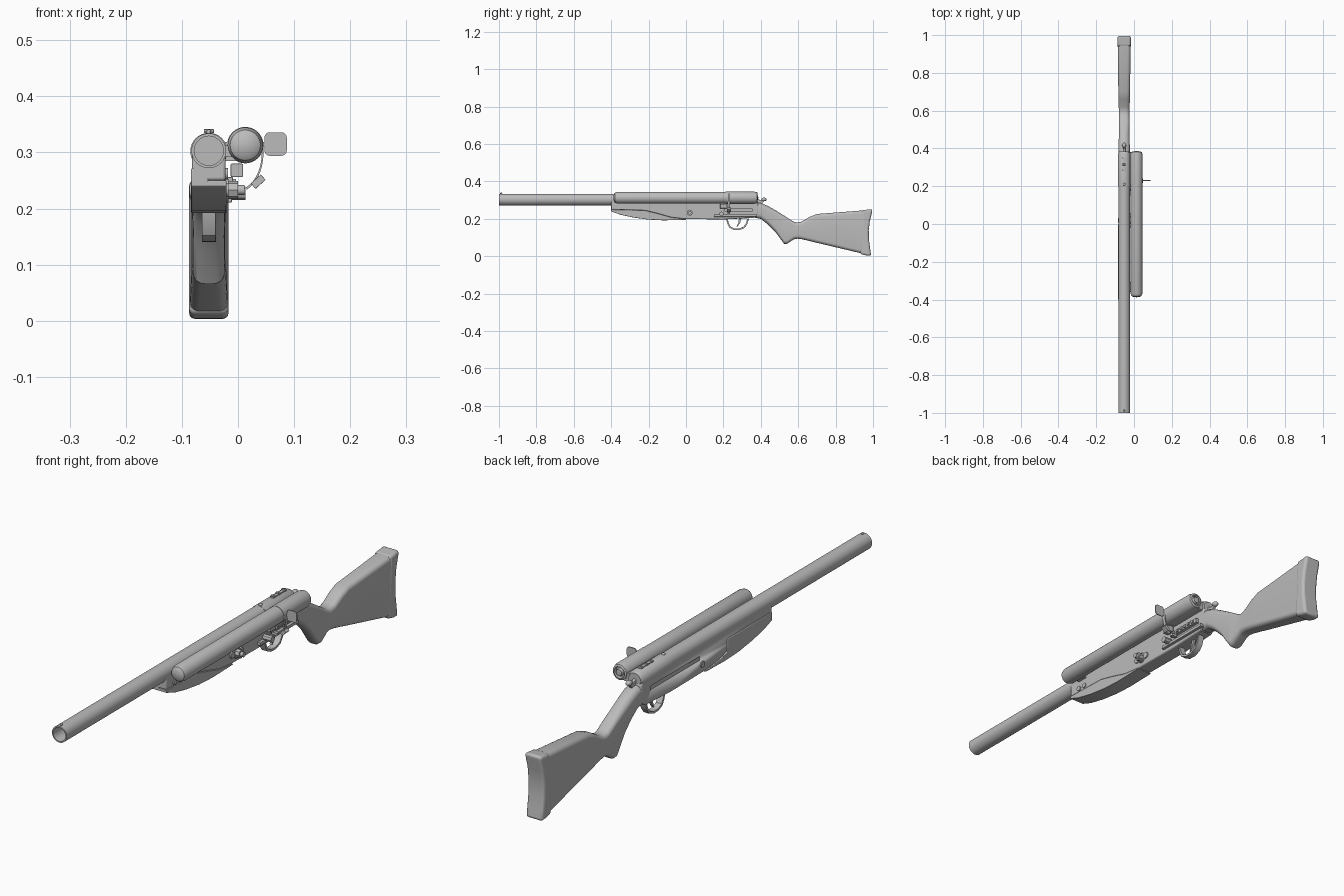
import bpy, bmesh
from math import sin, cos, pi, radians
from mathutils import Matrix, Vector

if "Cube" in bpy.data.objects:
    bpy.data.objects.remove(bpy.data.objects["Cube"])

grey = bpy.data.materials.new("plain grey")
grey.use_nodes = True
grey.diffuse_color = (0.5, 0.5, 0.5, 1)
grey.node_tree.nodes["Principled BSDF"].inputs["Base Color"].default_value = (0.5, 0.5, 0.5, 1)

CX = -0.052          # centre plane of barrel and stock
SIDE = CX + 0.03     # left face of the receiver


def finish(name, bm, bevel=0, segments=3):
    bmesh.ops.recalc_face_normals(bm, faces=bm.faces)
    mesh = bpy.data.meshes.new(name)
    bm.to_mesh(mesh)
    bm.free()
    ob = bpy.data.objects.new(name, mesh)
    bpy.context.collection.objects.link(ob)
    mesh.materials.append(grey)
    if bevel:
        mod = ob.modifiers.new("round", 'BEVEL')
        mod.width, mod.segments = bevel, segments
        mod.limit_method, mod.angle_limit = 'ANGLE', radians(40)
    bpy.ops.object.select_all(action='DESELECT')
    ob.select_set(True)
    bpy.context.view_layer.objects.active = ob
    bpy.ops.object.shade_smooth_by_angle(angle=radians(35))
    return ob


def prism(name, profile, x0, x1, bevel=0):
    """Side profile of (y, z) points, extruded across x."""
    bm = bmesh.new()
    face = bm.faces.new([bm.verts.new((x0, y, z)) for y, z in profile])
    new = bmesh.ops.extrude_face_region(bm, geom=[face])["geom"]
    bmesh.ops.translate(bm, vec=(x1 - x0, 0, 0),
                        verts=[v for v in new if isinstance(v, bmesh.types.BMVert)])
    return finish(name, bm, bevel)


def box(name, centre, size, bevel=0, turn=0):
    bm = bmesh.new()
    bmesh.ops.create_cube(bm, size=1, matrix=Matrix.Translation(centre)
                          @ Matrix.Rotation(turn, 4, 'Y') @ Matrix.Diagonal((*size, 1)))
    return finish(name, bm, bevel)


def lathe(name, profile, x, z, sides=32):
    """(radius, y) points turned about an axis along y."""
    bm = bmesh.new()
    vs = [bm.verts.new((x + r, y, z)) for r, y in profile]
    edges = [bm.edges.new(p) for p in zip(vs, vs[1:])]
    bmesh.ops.spin(bm, geom=vs + edges, cent=(x, 0, z), axis=(0, 1, 0),
                   angle=2 * pi, steps=sides, use_merge=True)
    bmesh.ops.remove_doubles(bm, verts=bm.verts, dist=0.00005)
    return finish(name, bm)


def pin(name, x0, x1, y, z, r, sides=20):
    """Short cylinder along x."""
    bm = bmesh.new()
    place = Matrix.Translation(((x0 + x1) / 2, y, z)) @ Matrix.Rotation(pi / 2, 4, 'Y')
    bmesh.ops.create_cone(bm, cap_ends=True, segments=sides, radius1=r, radius2=r,
                          depth=abs(x1 - x0), matrix=place)
    return finish(name, bm)


def ball(name, centre, size):
    bm = bmesh.new()
    bmesh.ops.create_uvsphere(bm, u_segments=16, v_segments=10, radius=1,
                              matrix=Matrix.Translation(centre) @ Matrix.Diagonal((*size, 1)))
    return finish(name, bm)


def loft(name, stations):
    """Rounded-rectangle rings at (y, top, bottom, half width, corner radius)."""
    bm = bmesh.new()
    rings = []
    for y, top, low, half, r in stations:
        ring = []
        for k, (sx, sz) in enumerate([(1, 1), (-1, 1), (-1, -1), (1, -1)]):
            cz = top - r if sz > 0 else low + r
            for i in range(6):
                a = (k + i / 5) * pi / 2
                ring.append(bm.verts.new((CX + sx * (half - r) + r * cos(a), y, cz + r * sin(a))))
        rings.append(ring)
    for a, b in zip(rings, rings[1:]):
        for i in range(len(a)):
            j = (i + 1) % len(a)
            bm.faces.new((a[i], a[j], b[j], b[i]))
    bm.faces.new(rings[0])
    bm.faces.new(rings[-1])
    return finish(name, bm)


# Barrel with an open bore, and the breech sleeve behind it
lathe("barrel", [(0, -0.5), (0.026, -0.5), (0.026, -1), (0.031, -1), (0.031, 0.37), (0, 0.37)], CX, 0.303)
lathe("breech_sleeve", [(0, 0.2), (0.033, 0.2), (0.033, 0.37), (0.026, 0.383), (0, 0.383)], CX, 0.302)

# Air reservoir beside the barrel
lathe("reservoir", [(0, -0.388), (0.018, -0.386), (0.027, -0.38), (0.0315, -0.367),
                    (0.0315, 0.212), (0, 0.212)], 0.013, 0.313)
lathe("reservoir_cap", [(0, 0.212), (0.0325, 0.212), (0.0325, 0.365), (0.029, 0.38), (0.022, 0.383),
                        (0.02, 0.372), (0.014, 0.372), (0.012, 0.385), (0, 0.387)], 0.013, 0.313)
box("reservoir_bracket", (-0.018, 0.295, 0.302), (0.03, 0.165, 0.034))
box("front_bracket", (-0.018, -0.33, 0.302), (0.02, 0.04, 0.02))

# Receiver, with a long slot let into its right side
seam = [(-0.4, 0.25), (-0.22, 0.245), (-0.15, 0.228), (-0.08, 0.208), (0, 0.199)]
receiver = prism("receiver", seam + [(0.2, 0.197), (0.36, 0.205), (0.385, 0.225), (0.385, 0.29),
                 (0.37, 0.303), (-0.4, 0.303)], CX - 0.03, SIDE, 0.005)
cutter = box("slot_cutter", (CX - 0.03, 0.18, 0.258), (0.008, 0.3, 0.018))
cutter.hide_render = True
cutter.hide_set(True)
cut = receiver.modifiers.new("slot", 'BOOLEAN')
cut.object, cut.solver = cutter, 'EXACT'
pin("right_button", CX - 0.034, CX - 0.02, 0.02, 0.232, 0.012)

# Fore-end: lower half follows the seam, the right side has a full panel
under = [(0, 0.195), (-0.12, 0.192), (-0.2, 0.196), (-0.28, 0.207), (-0.35, 0.222), (-0.4, 0.24)]
prism("fore_end", seam + under, CX - 0.0315, CX + 0.0315, 0.003)
prism("fore_end_right_panel", [(-0.4, 0.272), (-0.13, 0.272), (-0.13, 0.193)] + under[2:],
      CX - 0.032, CX, 0.004)

# Stock: wrist, sharp lower grip corner, and flared butt
loft("stock", [(0.365, 0.286, 0.206, 0.029, 0.02), (0.4, 0.284, 0.2, 0.03, 0.024),
               (0.44, 0.268, 0.168, 0.029, 0.026), (0.48, 0.245, 0.127, 0.028, 0.025),
               (0.525, 0.217, 0.066, 0.028, 0.02), (0.54, 0.207, 0.066, 0.028, 0.018),
               (0.575, 0.185, 0.09, 0.028, 0.018), (0.595, 0.18, 0.094, 0.028, 0.018),
               (0.62, 0.186, 0.091, 0.029, 0.018), (0.66, 0.21, 0.082, 0.03, 0.018),
               (0.7, 0.226, 0.072, 0.031, 0.018), (0.945, 0.245, 0.014, 0.034, 0.016)])
prism("butt_pad", [(0.94, 0.246), (0.997, 0.252), (0.995, 0.235), (0.983, 0.19), (0.977, 0.14), (0.978, 0.09),
                   (0.984, 0.045), (0.99, 0.003), (0.965, 0.004), (0.93, 0.013)],
      CX - 0.035, CX + 0.035, 0.01)

# Trigger guard ribbon and trigger
hoop = [(0.215, 0.203), (0.22, 0.175), (0.232, 0.152), (0.255, 0.141), (0.285, 0.14),
        (0.312, 0.15), (0.328, 0.172), (0.337, 0.203)]
inner = [(0.275 + (y - 0.275) * 0.86, 0.203 + (z - 0.203) * 0.86) for y, z in hoop]
prism("trigger_guard", hoop + inner[::-1], CX - 0.0125, CX + 0.0125, 0.001)
prism("trigger", [(0.283, 0.205), (0.28, 0.18), (0.27, 0.16), (0.276, 0.158), (0.289, 0.178), (0.297, 0.205)],
      CX - 0.005, CX + 0.005, 0.001)

# Hammer spur behind the breech
prism("hammer", [(0.37, 0.285), (0.38, 0.308), (0.4, 0.298), (0.417, 0.31), (0.424, 0.304), (0.405, 0.28)],
      CX - 0.006, CX + 0.006, 0.002)
ball("hammer_tip", (CX, 0.417, 0.304), (0.011, 0.014, 0.01))

# Sights along the top
ball("front_bead", (CX, -0.988, 0.336), (0.004, 0.006, 0.005))
box("rear_sight_base", (CX, 0.315, 0.334), (0.013, 0.075, 0.008), 0.001)
for i, y in enumerate((0.285, 0.315, 0.35)):
    box(f"rear_sight_notch_{i}", (CX, y, 0.338), (0.018, 0.008, 0.007), 0.001)
ball("top_screw", (CX, 0.21, 0.335), (0.007, 0.007, 0.005))

# Left side hardware: screws, lobed side lock, rails with ribs
for i, y in enumerate((-0.35, -0.318)):
    pin(f"fore_screw_{i}", SIDE - 0.005, SIDE + 0.004, y, 0.262, 0.01)
for i, (dy, r) in enumerate(((-0.026, 0.012), (0, 0.02), (0.026, 0.012))):
    pin(f"lock_lobe_{i}", SIDE - 0.005, SIDE + 0.005, 0.02 + dy, 0.233, r)
pin("lock_boss", SIDE, SIDE + 0.022, 0.02, 0.233, 0.016, 8)
pin("lock_stud", SIDE, SIDE + 0.034, 0.02, 0.233, 0.009)
box("lower_rail", (SIDE + 0.003, 0.265, 0.217), (0.016, 0.23, 0.012), 0.001)
box("upper_rail", (SIDE + 0.004, 0.28, 0.247), (0.018, 0.15, 0.018), 0.001)
for i in range(6):
    box(f"rail_rib_{i}", (SIDE + 0.012, 0.225 + i * 0.022, 0.247), (0.012, 0.01, 0.011))
box("rail_block", (SIDE + 0.02, 0.2, 0.268), (0.022, 0.035, 0.024), 0.002)
pin("rail_knob", SIDE, SIDE + 0.035, 0.19, 0.227, 0.012, 8)

# Curved lever with a small grip block, and the flat thumb tab
bm = bmesh.new()
arc = []
for i in range(9):
    a = radians(10 - 10 * i)
    arc.append([bm.verts.new((r * cos(a), y, 0.3 + r * 1.55 * sin(a)))
                for r, y in ((0.0455, 0.222), (0.0455, 0.236), (0.0425, 0.236), (0.0425, 0.222))])
for p, q in zip(arc, arc[1:]):
    for i in range(4):
        bm.faces.new((p[i], p[i - 1], q[i - 1], q[i]))
bm.faces.new(arc[0])
bm.faces.new(arc[-1])
finish("lever_arc", bm)
box("lever_foot", (-0.003, 0.229, 0.232), (0.022, 0.014, 0.01))
box("lever_grip", (0.036, 0.229, 0.248), (0.024, 0.022, 0.013), 0.001, radians(-42))
bm = bmesh.new()
bm.faces.new([bm.verts.new((0.067 + sx * 0.01 + 0.01 * cos((k + i / 4) * pi / 2), 0.228,
                            0.315 + sz * 0.011 + 0.01 * sin((k + i / 4) * pi / 2)))
              for k, (sx, sz) in enumerate([(1, 1), (-1, 1), (-1, -1), (1, -1)]) for i in range(5)])
new = bmesh.ops.extrude_face_region(bm, geom=bm.faces[:])["geom"]
bmesh.ops.translate(bm, vec=(0, 0.004, 0), verts=[v for v in new if isinstance(v, bmesh.types.BMVert)])
finish("thumb_tab", bm)
box("tab_stem", (0.046, 0.23, 0.315), (0.01, 0.004, 0.008))
